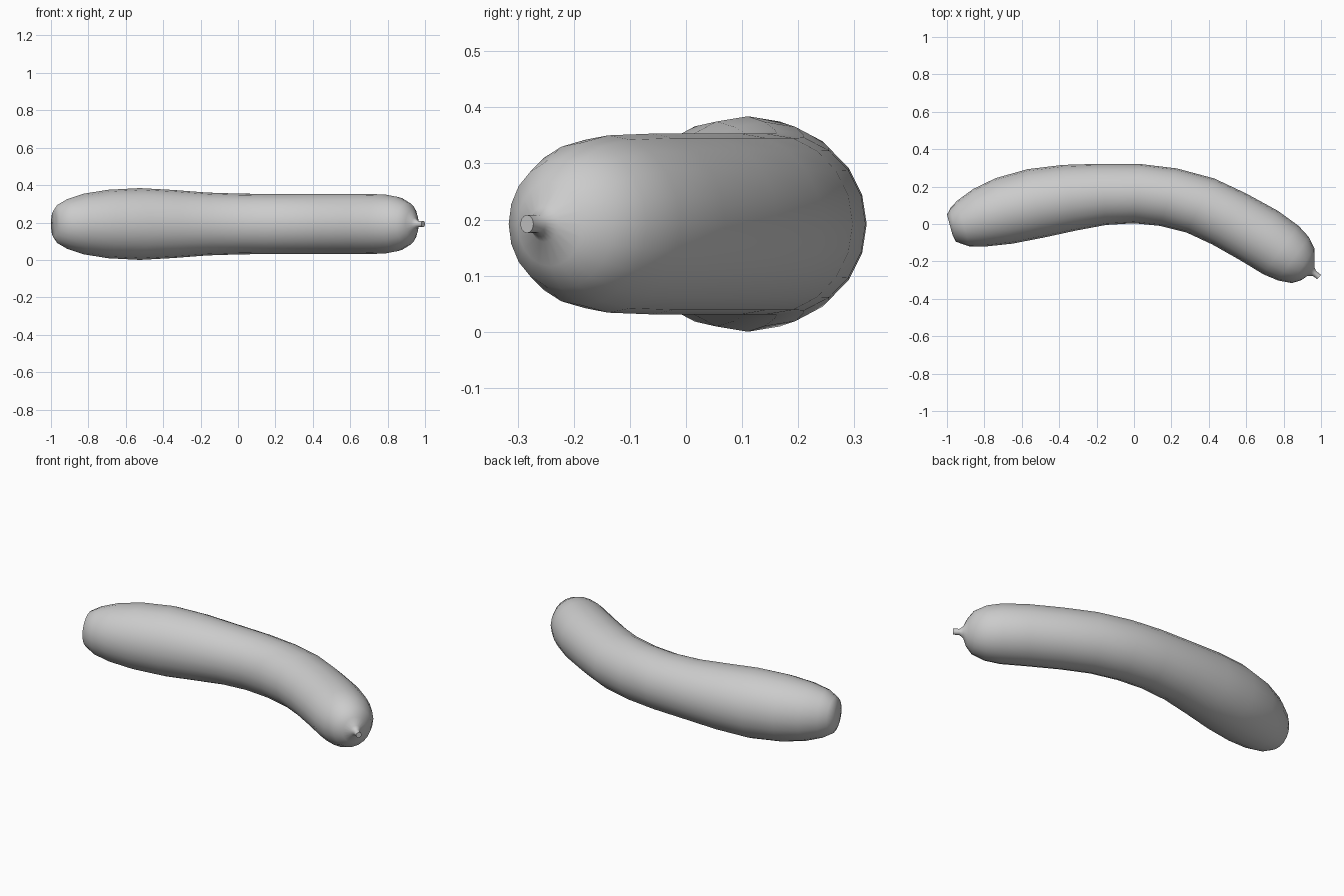
import bpy, bmesh, math
from mathutils import Vector

if "Cube" in bpy.data.objects:
    bpy.data.objects.remove(bpy.data.objects["Cube"])

SIDES = 20
CZ = 0.192

# Body sections: outer edge x, y / inner edge x, y / half height
body = [
    (-1.0, .05, -.97, -.06, .07), (-.98, .087, -.952, -.095, .102),
    (-.945, .125, -.88, -.12, .133), (-.86, .187, -.79, -.12, .162),
    (-.74, .245, -.65, -.105, .183), (-.57, .293, -.48, -.072, .192),
    (-.38, .316, -.31, -.035, .182), (-.18, .322, -.15, -.005, .168),
    (.04, .32, .0, .004, .162), (.23, .297, .14, -.01, .161),
    (.43, .243, .28, -.045, .161), (.6, .163, .42, -.11, .161),
    (.77, .07, .57, -.195, .161), (.88, -.01, .69, -.268, .158),
    (.935, -.07, .77, -.302, .145), (.965, -.13, .845, -.316, .115),
    (.966, -.185, .895, -.3, .075),
    # flare into the stem, then the stem
    (.964, -.228, .928, -.277, .032), (.972, -.25, .955, -.277, .016),
    (1.0, -.272, .98, -.295, .016),
]

bm = bmesh.new()
rings = []
for ox, oy, ix, iy, h in body:
    outer, inner = Vector((ox, oy, CZ)), Vector((ix, iy, CZ))
    mid, half = (outer + inner) / 2, (outer - inner) / 2
    rings.append([bm.verts.new(mid + half * math.cos(a) + Vector((0, 0, h * math.sin(a))))
                  for a in (2 * math.pi * i / SIDES for i in range(SIDES))])

# Skin between sections
for r0, r1 in zip(rings, rings[1:]):
    for i in range(SIDES):
        j = (i + 1) % SIDES
        bm.faces.new((r0[i], r0[j], r1[j], r1[i]))

# Blossom end and stem end caps
bm.faces.new(rings[0])
bm.faces.new(rings[-1])
bmesh.ops.recalc_face_normals(bm, faces=bm.faces)

mesh = bpy.data.meshes.new("cucumber")
bm.to_mesh(mesh)
bm.free()
obj = bpy.data.objects.new("cucumber", mesh)
bpy.context.collection.objects.link(obj)
bpy.context.view_layer.objects.active = obj
obj.select_set(True)
bpy.ops.object.shade_smooth_by_angle(angle=math.radians(60))
